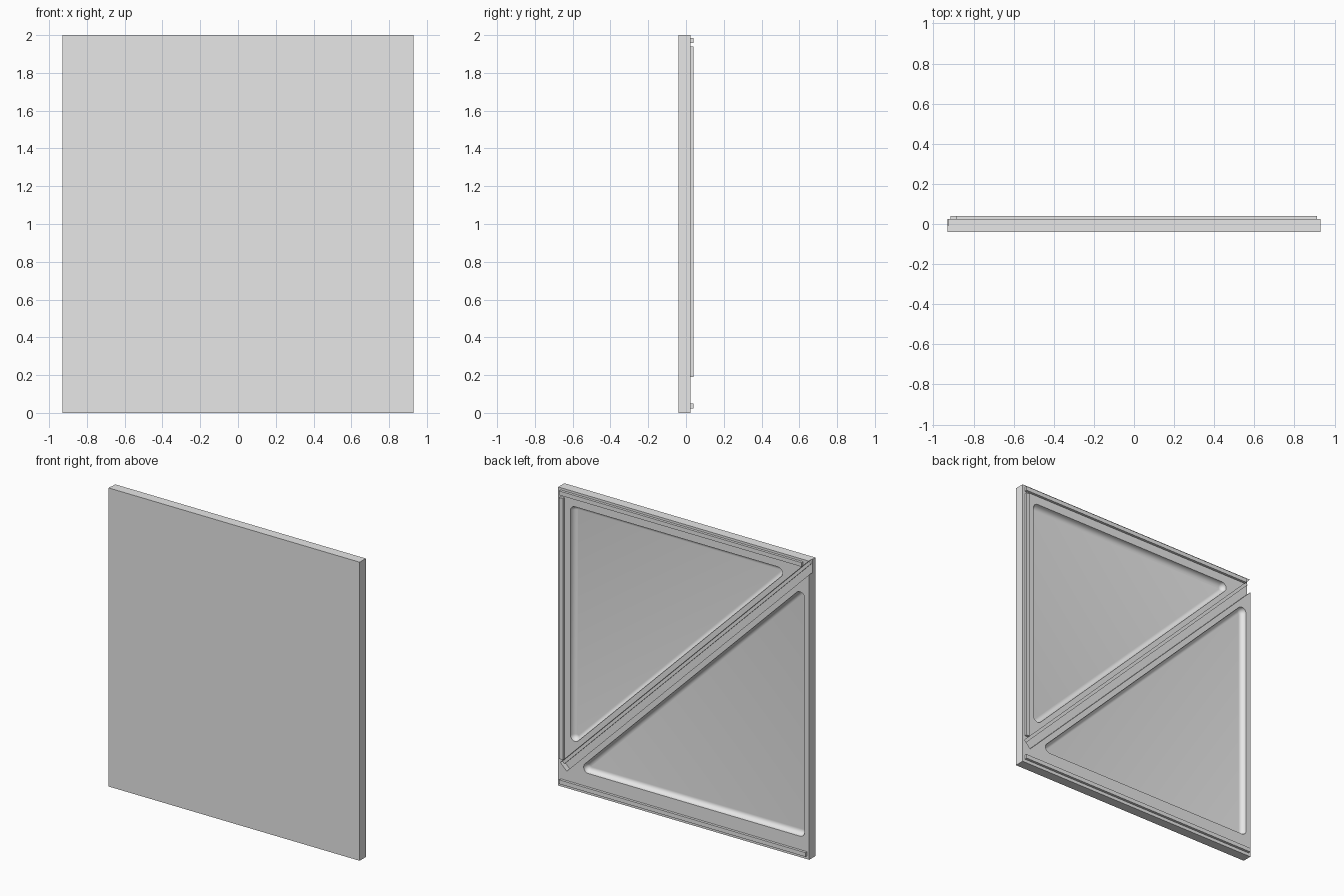
import bpy, bmesh, math
from mathutils import Vector

old = bpy.data.objects.get("Cube")
if old:
    bpy.data.objects.remove(old, do_unlink=True)

FRONT, BACK, RIB_TOP = -0.041, 0.024, 0.041
HALF_W, HEIGHT = 0.93, 2.0
FLOOR = -0.011
ROOT2 = math.sqrt(2)

grey = bpy.data.materials.new("light_grey")
grey.use_nodes = True
grey.diffuse_color = (0.8, 0.8, 0.8, 1)
grey.node_tree.nodes["Principled BSDF"].inputs["Base Color"].default_value = (0.8, 0.8, 0.8, 1)


def loft(name, rings):
    """Solid through a stack of equal rings of points, capped at both ends."""
    bm = bmesh.new()
    loops = [[bm.verts.new(p) for p in ring] for ring in rings]
    n = len(loops[0])
    for a, b in zip(loops, loops[1:]):
        for i in range(n):
            j = (i + 1) % n
            bm.faces.new((a[i], a[j], b[j], b[i]))
    bm.faces.new(loops[0])
    bm.faces.new(loops[-1])
    bmesh.ops.recalc_face_normals(bm, faces=bm.faces)
    mesh = bpy.data.meshes.new(name)
    bm.to_mesh(mesh)
    bm.free()
    mesh.materials.append(grey)
    ob = bpy.data.objects.new(name, mesh)
    bpy.context.collection.objects.link(ob)
    return ob


def prism(name, outline, y0, y1):
    """Extrude an x-z outline from y0 to y1."""
    return loft(name, [[(x, y, z) for x, z in outline] for y in (y0, y1)])


def bar(name, x0, x1, z0, z1, y0, y1):
    return prism(name, [(x0, z0), (x1, z0), (x1, z1), (x0, z1)], y0, y1)


def diagonal(c0, c1, along0, along1):
    """Rectangle lying along x + z = c, between two values of x - z."""
    return [((c + d) / 2, (c - d) / 2)
            for c, d in ((c0, along0), (c0, along1), (c1, along1), (c1, along0))]


def triangle_ring(s, leg_x, leg_z, hyp, radius, inset, y):
    """Rounded right triangle; s = 1 for the upper one, -1 for the lower one."""
    cx, cz = leg_x - s * radius, leg_z - s * radius
    h = hyp + s * radius * ROOT2
    corners = [(cx, cz, 0, 90), (h - cz, cz, 90, 225), (cx, h - cx, 225, 360)]
    turn = 0 if s > 0 else 180
    ring = []
    for x, z, a0, a1 in corners:
        for k in range(9):
            a = math.radians(a0 + (a1 - a0) * k / 8 + turn)
            ring.append((x + (radius - inset) * math.cos(a), y,
                         z + (radius - inset) * math.sin(a)))
    return ring


def pocket_cutter(name, s, leg_x, leg_z, hyp):
    radius, fillet, steps = 0.034, 0.031, 8
    rings = [triangle_ring(s, leg_x, leg_z, hyp, radius, 0, BACK + 0.03)]
    for k in range(steps + 1):
        a = math.pi / 2 * k / steps
        rings.append(triangle_ring(s, leg_x, leg_z, hyp, radius,
                                   fillet * (1 - math.cos(a)),
                                   BACK - (BACK - FLOOR) * math.sin(a)))
    return loft(name, rings)


# Main slab
panel = bar("panel", -HALF_W, HALF_W, 0, HEIGHT, FRONT, BACK)

# Two triangular pockets and the diagonal groove that opens at one top corner
cutters = [
    pocket_cutter("upper_pocket_cutter", 1, 0.84, 1.90, 1.12),
    pocket_cutter("lower_pocket_cutter", -1, -0.895, 0.14, 0.93),
    prism("groove_cutter", diagonal(0.98, 1.073, -3.2, 0.755), FLOOR, BACK + 0.03),
]
for cutter in cutters:
    mod = panel.modifiers.new(cutter.name, "BOOLEAN")
    mod.operation = "DIFFERENCE"
    mod.solver = "EXACT"
    mod.object = cutter
bpy.context.view_layer.objects.active = panel
panel.select_set(True)
for cutter in cutters:
    bpy.ops.object.modifier_apply(modifier=cutter.name)
for cutter in cutters:
    bpy.data.objects.remove(cutter, do_unlink=True)
bpy.ops.object.select_all(action="DESELECT")
panel.select_set(True)
bpy.ops.object.shade_smooth_by_angle(angle=math.radians(30))

# Low step along the upper side of the groove
prism("groove_step", diagonal(1.045, 1.073, -2.9, 0.755), FLOOR - 0.002, FLOOR + 0.012)

# Raised ribs on the back
SINK = BACK - 0.002
bar("top_rib", -0.885, 0.912, 1.957, 1.985, SINK, RIB_TOP)
bar("side_rib", 0.884, 0.912, 0.19, 1.94, SINK, RIB_TOP)
bar("bottom_rib", -0.915, 0.912, 0.022, 0.05, SINK, RIB_TOP)
